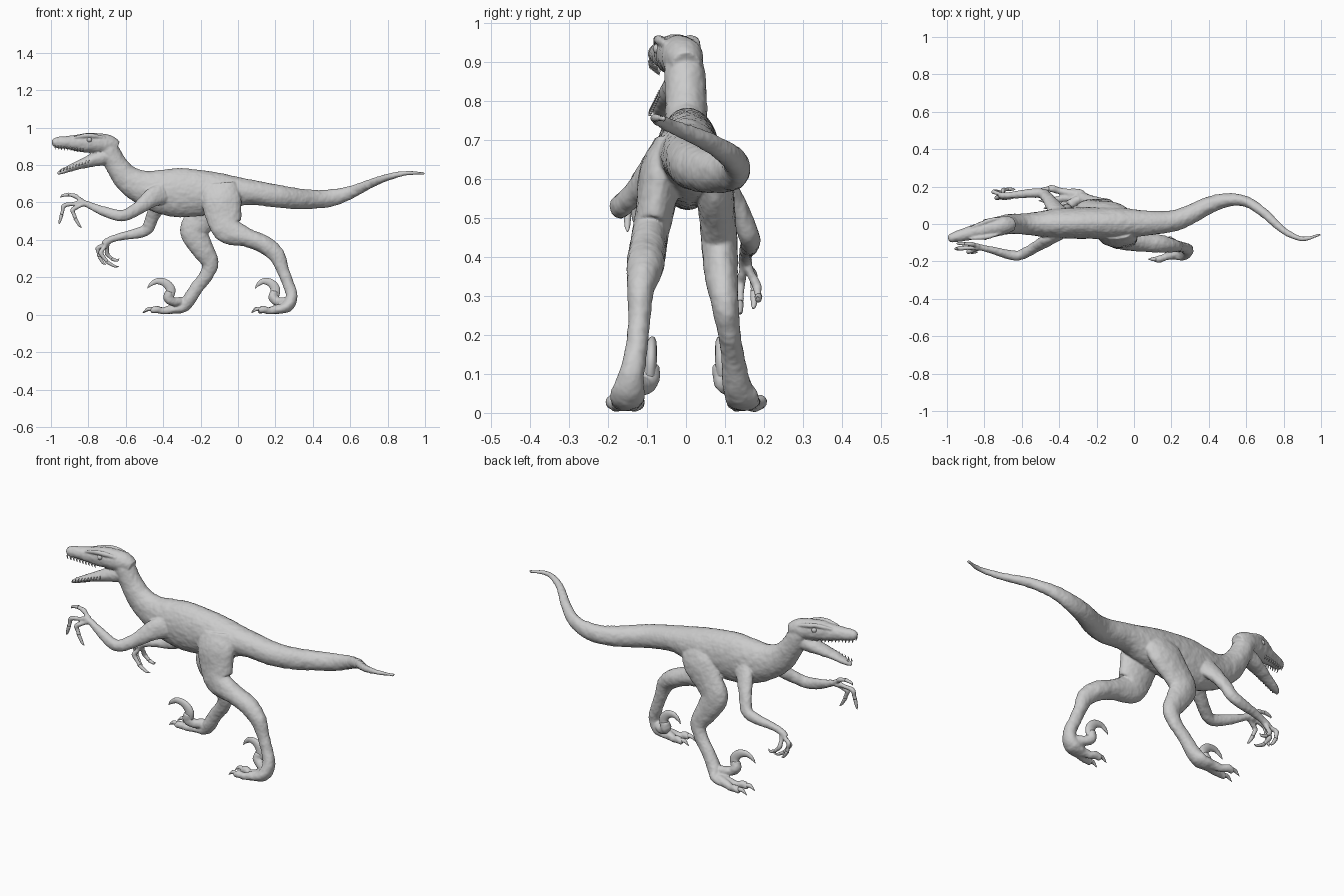
import bpy, bmesh, math
from mathutils import Vector, Matrix


def curve_points(pts, n):
    """Smoothly interpolate stations (x, y, z, half width, half height)."""
    p = [pts[0]] + list(pts) + [pts[-1]]
    out = []
    for i in range(1, len(p) - 2):
        for k in range(n):
            t = k / n
            out.append([0.5 * (2*b + (c-a)*t + (2*a-5*b+4*c-d)*t*t + (3*b-a-3*c+d)*t**3)
                        for a, b, c, d in zip(*p[i-1:i+3])])
    return out + [list(pts[-1])]


def loft(bm, pts, sides=20, n=6):
    """Sweep an ellipse along the stations and cap both ends."""
    pts = [q if len(q) == 5 else (*q, q[3]) for q in pts]
    st = curve_points(pts, n)
    rings = []
    for i, q in enumerate(st):
        c = Vector(q[:3])
        t = (Vector(st[min(i+1, len(st)-1)][:3]) - Vector(st[max(i-1, 0)][:3])).normalized()
        side = Vector((0, 1, 0))
        side = (side - t * side.dot(t)).normalized()
        up = t.cross(side)
        a, b = max(q[3], 0.001), max(q[4], 0.001)
        rings.append([bm.verts.new(c + side*a*math.cos(2*math.pi*k/sides) + up*b*math.sin(2*math.pi*k/sides))
                      for k in range(sides)])
    for r0, r1 in zip(rings, rings[1:]):
        for k in range(sides):
            bm.faces.new((r0[k], r0[k-1], r1[k-1], r1[k]))
    bm.faces.new(rings[0])
    bm.faces.new(rings[-1][::-1])


def finish(bm, name):
    bmesh.ops.recalc_face_normals(bm, faces=bm.faces)
    for f in bm.faces:
        f.smooth = True
    me = bpy.data.meshes.new(name)
    bm.to_mesh(me)
    bm.free()
    ob = bpy.data.objects.new(name, me)
    bpy.context.collection.objects.link(ob)
    return ob


skin, claws, teeth, eyes = (bmesh.new() for _ in range(4))

# tail, torso and neck in one sweep
loft(skin, [
    (.995, -.055, .755, .006), (.9, -.08, .757, .012), (.8, -.035, .735, .018),
    (.7, .055, .697, .024), (.6, .12, .653, .028, .034), (.5, .128, .625, .036, .045),
    (.4, .1, .617, .045, .05), (.3, .05, .622, .051, .056), (.2, .015, .635, .057, .061),
    (.05, .005, .656, .068, .069), (-.1, .005, .652, .083, .106), (-.3, .005, .652, .083, .131),
    (-.42, .003, .66, .078, .116), (-.52, 0, .685, .064, .089), (-.6, 0, .735, .055, .07),
    (-.655, 0, .808, .053, .058), (-.685, -.003, .865, .052, .056), (-.71, -.008, .91, .048, .045)], 32)

# skull and open lower jaw
loft(skin, [(-.65, .0, .89, .036, .04), (-.70, -.006, .91, .051, .053), (-.79, -.028, .919, .048, .053),
            (-.85, -.042, .918, .04, .046), (-.92, -.06, .921, .032, .034),
            (-.975, -.075, .92, .024, .027), (-.992, -.081, .918, .012, .014)], 24)
loft(skin, [(-.69, -.005, .85, .045, .05), (-.77, -.022, .828, .043, .036), (-.86, -.045, .798, .033, .022),
            (-.93, -.062, .77, .023, .015), (-.965, -.073, .755, .008, .007)])

# brow ridges, eyes, teeth
for s in (-1, 1):
    loft(skin, [(-.88, -.05 + s*.028, .948, .006), (-.82, -.036 + s*.037, .957, .011),
                (-.77, -.023 + s*.043, .957, .012), (-.71, -.008 + s*.04, .945, .006)], 10, 4)
    bmesh.ops.create_uvsphere(eyes, u_segments=16, v_segments=10, radius=.014,
                              matrix=Matrix.Translation((-.795, -.029 + s*.042, .935)))
    for i in range(10):
        t = i / 9
        x, y, z = -.98 + t*.15, -.077 + t*.04 + s*(.016 + t*.016), .899 - t*.017
        loft(teeth, [(x, y, z + .006, .0045), (x + .002, y, z - .006, .003), (x + .005, y, z - .015, .0005)], 6, 2)
        x, z = x + .03, .763 + t*.048
        loft(teeth, [(x, y, z, .004), (x + .002, y, z + .01, .003), (x + .005, y, z + .018, .0005)], 6, 2)

# hind legs
loft(skin, [(-.1, -.05, .70, .03, .085), (-.09, -.065, .62, .053, .106), (-.075, -.08, .52, .049, .094),
            (-.05, -.093, .452, .046, .076), (.05, -.1, .412, .048, .05), (.14, -.105, .375, .047, .048),
            (.205, -.116, .32, .035, .044), (.237, -.12, .245, .028, .033), (.268, -.127, .165, .028, .03),
            (.287, -.14, .1, .033, .031), (.262, -.15, .045, .044, .032), (.2, -.154, .024, .036, .019)], 24)
loft(skin, [(-.1, .05, .68, .03, .085), (-.13, .07, .6, .048, .098), (-.2, .08, .51, .046, .083),
            (-.235, .085, .445, .046, .074), (-.195, .09, .36, .043, .06), (-.15, .1, .28, .035, .046),
            (-.17, .11, .21, .029, .036), (-.22, .12, .145, .029, .034), (-.265, .13, .075, .036, .035),
            (-.3, .145, .036, .043, .027), (-.36, .152, .023, .036, .018)], 24)

# feet: two walking toes and a raised sickle toe each
for s, dx, k in ((-1, 0, 1), (1, -.55, 1.15)):
    def foot(*q):
        return [(.27 + (p[0] - .27)*k + dx, s*p[1], *p[2:]) for p in q]
    for y0, y1, reach in ((.167, .188, 0), (.14, .124, -.005)):
        loft(skin, foot((.26, .15, .04, .028), (.2, y0, .028, .023), (.165, (y0+y1)/2, .021, .018),
                        (.135, y1, .028, .019), (.112 + reach, y1, .02, .014)), 14)
        loft(claws, foot((.122 + reach, y1, .028, .012), (.1 + reach, y1, .03, .01),
                         (.075 + reach, y1, .01, .001)), 10)
    loft(skin, foot((.255, .13, .07, .025), (.215, .105, .07, .024), (.19, .095, .09, .027),
                    (.195, .09, .125, .022)), 14)
    loft(claws, foot((.19, .093, .09, .017, .027), (.2, .09, .135, .015, .026), (.175, .088, .17, .013, .022),
                     (.137, .086, .179, .01, .016), (.108, .085, .162, .006, .01), (.092, .085, .14, .001)), 14)

# arms
loft(skin, [(-.40, -.055, .65, .03, .06), (-.46, -.085, .625, .032, .05), (-.53, -.125, .572, .028, .036),
            (-.605, -.165, .532, .027, .03), (-.66, -.165, .535, .026, .029), (-.74, -.145, .562, .02, .023),
            (-.81, -.127, .592, .016, .017), (-.85, -.122, .602, .018, .02)], 18)
loft(skin, [(-.38, .055, .64, .03, .06), (-.42, .085, .6, .032, .05), (-.455, .13, .53, .027, .036),
            (-.485, .16, .46, .026, .032), (-.54, .165, .435, .024, .027), (-.62, .158, .42, .02, .021),
            (-.685, .152, .4, .016, .018), (-.715, .153, .375, .018, .02)], 18)

# fingers: three joints each, ending in a hooked claw
fingers = [
    [(-.83, -.118, .605), (-.87, -.108, .635), (-.905, -.105, .643), (-.948, -.105, .625)],
    [(-.84, -.125, .6), (-.93, -.13, .583), (-.943, -.132, .535), (-.957, -.13, .485)],
    [(-.83, -.13, .592), (-.885, -.148, .56), (-.87, -.15, .515), (-.835, -.15, .465)],
    [(-.70, .155, .385), (-.75, .172, .355), (-.742, .175, .31), (-.705, .172, .268)],
    [(-.70, .15, .385), (-.735, .14, .33), (-.70, .138, .282), (-.635, .14, .257)],
    [(-.70, .158, .375), (-.70, .182, .325), (-.675, .186, .298), (-.635, .183, .3)]]
for a, b, c, d in fingers:
    A, B, C, D = map(Vector, (a, b, c, d))
    loft(skin, [(*A, .013), (*A.lerp(B, .5), .0105), (*B, .0125), (*B.lerp(C, .6), .0095), (*C, .011)], 12, 4)
    m = C.lerp(D, .5) + (C - B).normalized() * .012
    loft(claws, [(*C, .01), (*m, .007), (*D, .001)], 10, 5)

# fuse the fleshy parts into one continuous skin with slight wrinkles
body = finish(skin, "body")
rm = body.modifiers.new("fuse", 'REMESH')
rm.mode = 'VOXEL'
rm.voxel_size = .005
rm.use_smooth_shade = True
sm = body.modifiers.new("soften", 'SMOOTH')
sm.factor = .5
sm.iterations = 3
tex = bpy.data.textures.new("wrinkles", 'CLOUDS')
tex.noise_scale = .03
dp = body.modifiers.new("wrinkle", 'DISPLACE')
dp.texture = tex
dp.strength = .005
dp.mid_level = .45

finish(claws, "claws")
finish(teeth, "teeth")
finish(eyes, "eyes")
